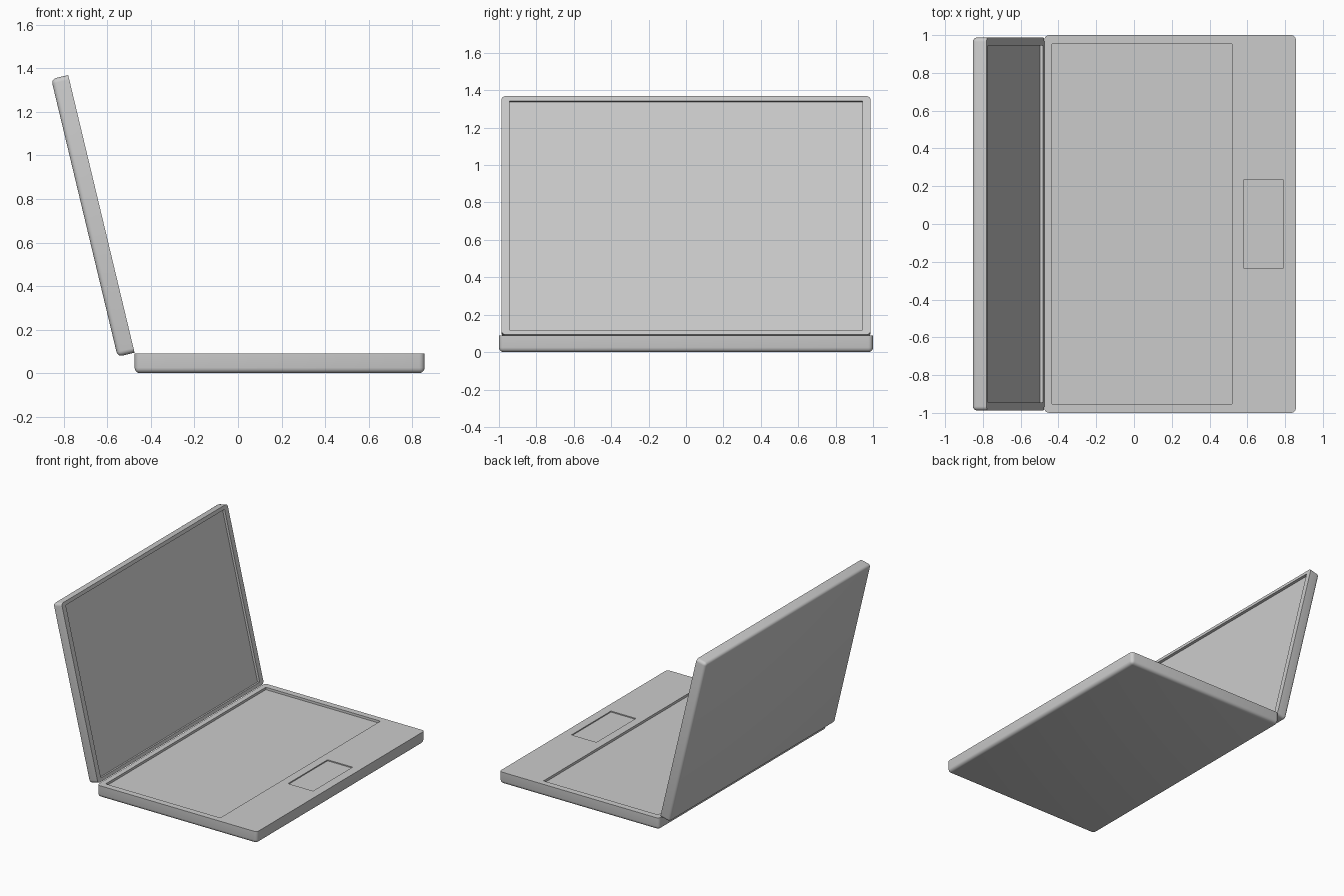
import bpy, bmesh, math
from mathutils import Matrix, Vector

if "Cube" in bpy.data.objects:
    bpy.data.objects.remove(bpy.data.objects["Cube"])


def box(bm, x0, x1, y0, y1, z0, z1):
    m = Matrix.Translation(((x0 + x1) / 2, (y0 + y1) / 2, (z0 + z1) / 2))
    m = m @ Matrix.Diagonal((x1 - x0, y1 - y0, z1 - z0, 1))
    bmesh.ops.create_cube(bm, size=1, matrix=m)


def to_object(bm, name):
    mesh = bpy.data.meshes.new(name)
    bm.to_mesh(mesh)
    bm.free()
    ob = bpy.data.objects.new(name, mesh)
    bpy.context.collection.objects.link(ob)
    return ob


def shell_half(name, x0, x1, half_y, thick, radius, recesses):
    """Slab with its flat sharp face at z = 0, other edges rounded, with shallow recesses."""
    bm = bmesh.new()
    box(bm, x0, x1, -half_y, half_y, -thick, 0)
    edges = [e for e in bm.edges if min(v.co.z for v in e.verts) < -thick / 2]
    bmesh.ops.bevel(bm, geom=edges, offset=radius, segments=4, profile=0.5, affect='EDGES')
    ob = to_object(bm, name)

    # recesses cut into the flat face
    for i, (rx0, rx1, ry, depth) in enumerate(recesses):
        bm = bmesh.new()
        box(bm, rx0, rx1, -ry, ry, -depth, 0.05)
        cutter = to_object(bm, f"{name}_recess_cutter_{i}")
        cutter.hide_render = True
        mod = ob.modifiers.new("recess", 'BOOLEAN')
        mod.operation = 'DIFFERENCE'
        mod.solver = 'EXACT'
        mod.object = cutter
        bpy.context.view_layer.objects.active = ob
        bpy.ops.object.modifier_apply(modifier=mod.name)
        bpy.data.objects.remove(cutter)

    bpy.ops.object.select_all(action='DESELECT')
    ob.select_set(True)
    bpy.context.view_layer.objects.active = ob
    bpy.ops.object.shade_smooth_by_angle(angle=math.radians(35))
    return ob


HINGE_X = -0.475

# base with keyboard well and trackpad
base = shell_half("keyboard_base", HINGE_X, 0.857, 1.0, 0.09, 0.025,
                  [(-0.435, 0.52, 0.953, 0.018), (0.582, 0.79, 0.235, 0.008)])
base.location.z = 0.09

# lid with screen recess, opened and leaning back from the hinge
lid = shell_half("screen_lid", -1.311, 0, 0.987, 0.08, 0.022,
                 [(-1.284, -0.026, 0.945, 0.018)])
lid.location = (HINGE_X, 0, 0.094)
lid.rotation_euler.y = math.radians(90 - 13.45)
